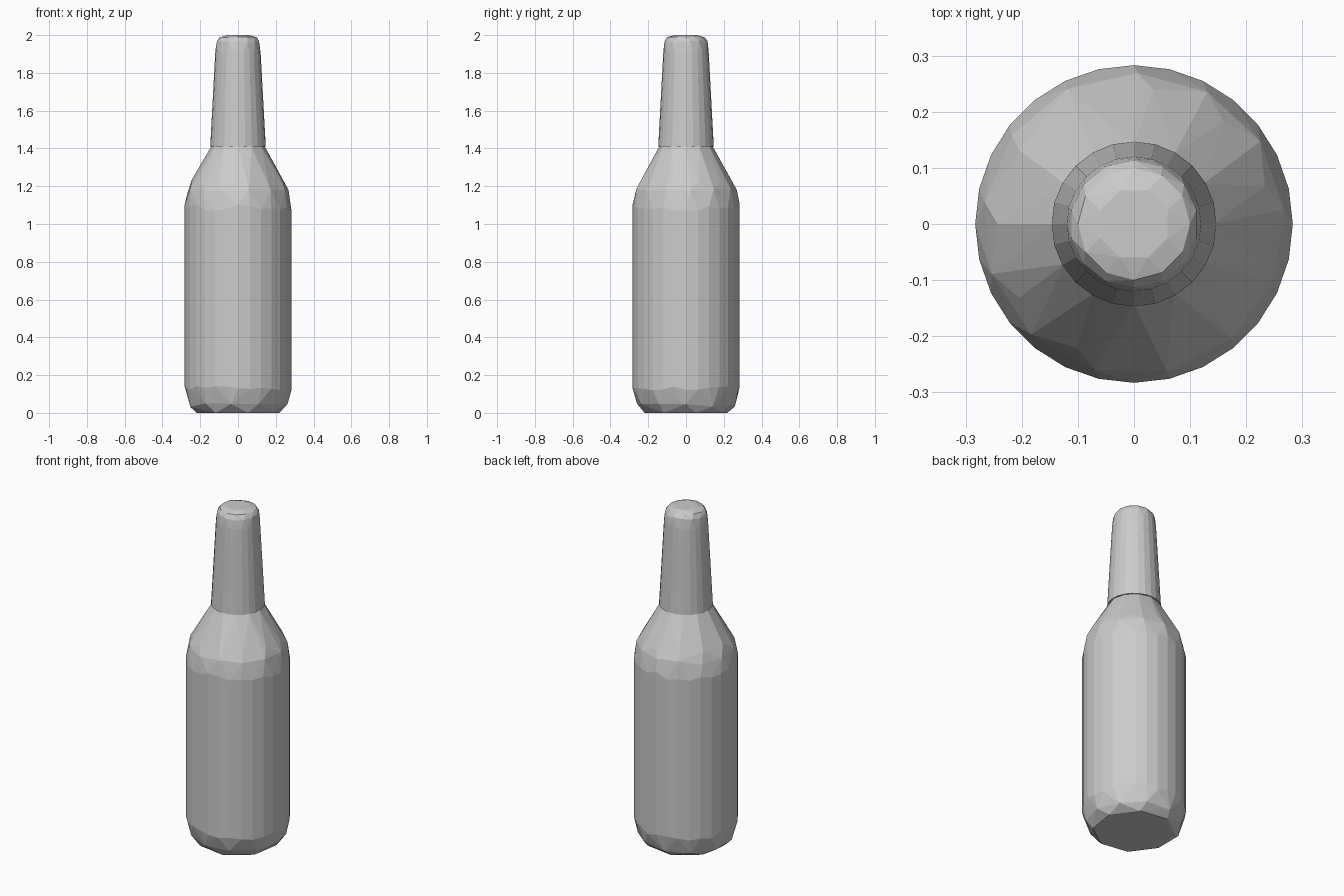
import bpy, bmesh, math, random
from mathutils import Vector

cube = bpy.data.objects.get("Cube")
if cube:
    bpy.data.objects.remove(cube, do_unlink=True)

random.seed(4)

grey = bpy.data.materials.new("plain grey")
grey.use_nodes = True
colour = (0.6, 0.6, 0.6, 1)
grey.diffuse_color = colour
grey.node_tree.nodes["Principled BSDF"].inputs["Base Color"].default_value = colour


def faceted_hull(name, rings):
    """Wrap a tight shell round stacked rings of (radius, height, sides, height jitter, turn)."""
    bm = bmesh.new()
    for radius, height, sides, jitter, turn in rings:
        for i in range(sides):
            a = math.tau * (i + turn) / sides
            z = height + random.uniform(-jitter, jitter)
            bm.verts.new(Vector((radius * math.cos(a), radius * math.sin(a), z)))
    result = bmesh.ops.convex_hull(bm, input=bm.verts[:])
    spare = {v for v in result["geom_interior"] if isinstance(v, bmesh.types.BMVert)}
    bmesh.ops.delete(bm, geom=list(spare), context='VERTS')
    bmesh.ops.recalc_face_normals(bm, faces=bm.faces[:])
    mesh = bpy.data.meshes.new(name)
    bm.to_mesh(mesh)
    bm.free()
    mesh.materials.append(grey)
    obj = bpy.data.objects.new(name, mesh)
    bpy.context.collection.objects.link(obj)
    return obj


# Body: chipped base, straight wall and sloping shoulder
faceted_hull("bottle_body", [
    (0.225, 0.0, 8, 0, 0.3),
    (0.262, 0.04, 11, 0.012, 0),
    (0.283, 0.13, 28, 0.015, 0),
    (0.283, 1.09, 28, 0.02, 0),
    (0.269, 1.175, 13, 0.012, 0.2),
    (0.243, 1.23, 11, 0.008, 0.5),
    (0.142, 1.41, 12, 0, 0),
])

# Neck: tapered, slightly wider than the shoulder rim, with a rounded tip
faceted_hull("bottle_neck", [
    (0.147, 1.41, 24, 0, 0),
    (0.12, 1.91, 24, 0.008, 0),
    (0.114, 1.965, 14, 0.004, 0.5),
    (0.1, 1.988, 12, 0.002, 0),
    (0.065, 2.0, 8, 0, 0.5),
])
